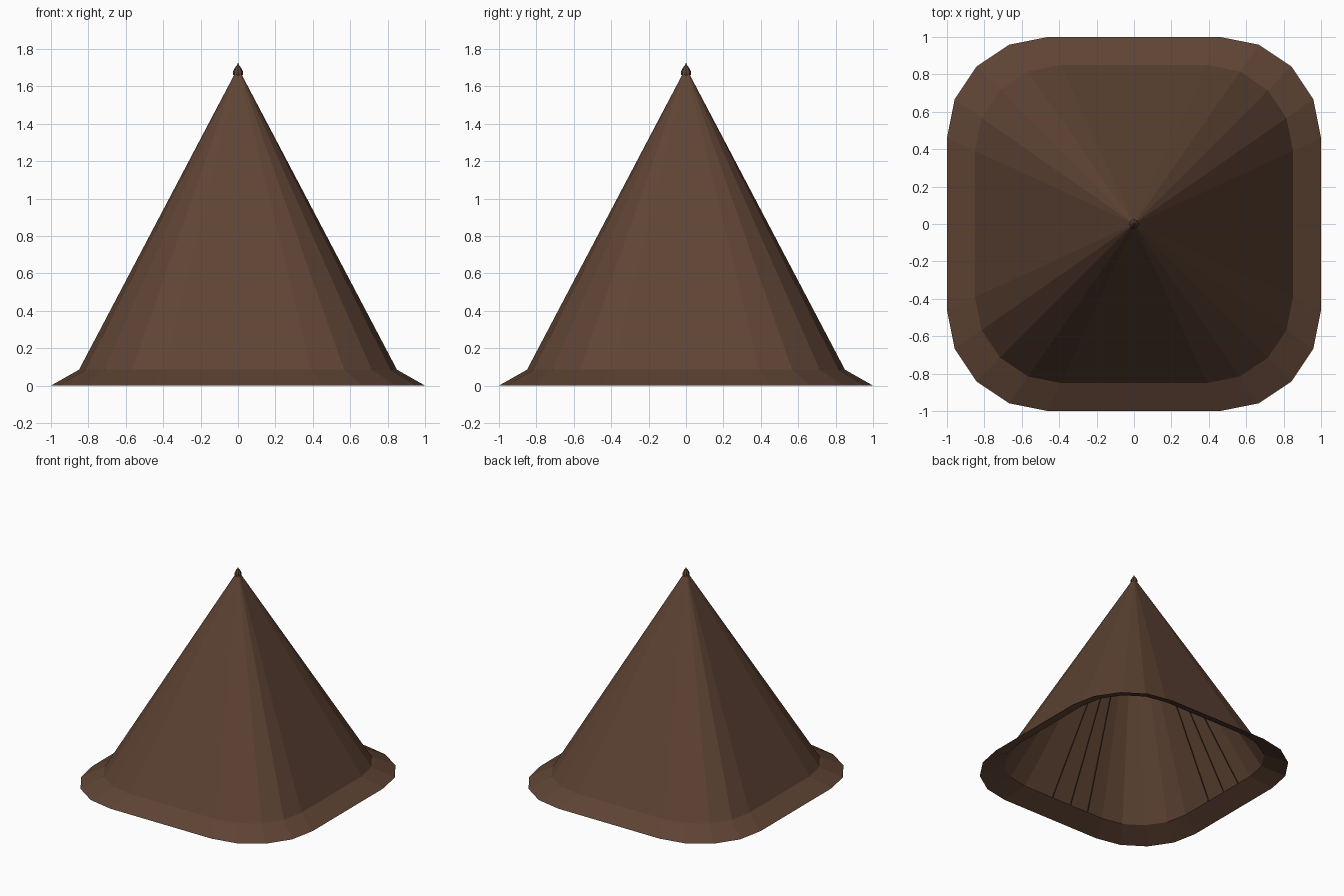
import bpy, math
from mathutils import Vector, Matrix

cube = bpy.data.objects.get("Cube")
if cube:
    bpy.data.objects.remove(cube, do_unlink=True)


def make_material(name, color):
    mat = bpy.data.materials.new(name)
    mat.use_nodes = True
    mat.diffuse_color = color
    mat.node_tree.nodes["Principled BSDF"].inputs["Base Color"].default_value = color
    return mat


def add_mesh(name, verts, faces, mat):
    mesh = bpy.data.meshes.new(name)
    mesh.from_pydata(verts, [], faces)
    mesh.materials.append(mat)
    obj = bpy.data.objects.new(name, mesh)
    bpy.context.collection.objects.link(obj)
    return obj


def rounded_square(corner=0.54, steps=4):
    """Outline of a unit half-width square with faceted round corners."""
    pts = []
    for quarter in range(4):
        turn = Matrix.Rotation(quarter * math.pi / 2, 2)
        for i in range(steps + 1):
            a = math.pi / 2 * i / steps
            p = Vector((1 - corner + corner * math.cos(a),
                        1 - corner + corner * math.sin(a)))
            pts.append(turn @ p)
    return pts


def loft(name, outline, profile, mat):
    """Sweep (scale, height) rings; a zero scale is a single tip point."""
    verts, faces, rings = [], [], []
    n = len(outline)
    for scale, z in profile:
        start = len(verts)
        if scale == 0:
            verts.append((0, 0, z))
            rings.append([start] * n)
        else:
            verts += [(p.x * scale, p.y * scale, z) for p in outline]
            rings.append(list(range(start, start + n)))
    for low, high in zip(rings, rings[1:]):
        for i in range(n):
            j = (i + 1) % n
            face = [low[i], low[j], high[j], high[i]]
            faces.append(list(dict.fromkeys(face)))
    return add_mesh(name, verts, faces, mat)


brown = make_material("roof brown", (0.112, 0.056, 0.034, 1))
dark = make_material("dark brown", (0.03, 0.018, 0.012, 1))

# Hollow roof shell with flared eaves: outside up to the tip
outline = rounded_square()
loft("roof_outside", outline, [(1, 0), (0.85, 0.085), (0, 1.70)], brown)

# Lining of the roof, seen from underneath
lining = loft("roof_lining", outline, [(1, 0), (0.843, 0.08), (0, 1.685)], brown)
lining.data.flip_normals()

# Small pointed finial on the tip
circle = [Vector((math.cos(a * math.pi / 4), math.sin(a * math.pi / 4))) for a in range(8)]
loft("finial", circle,
     [(0, 1.655), (0.026, 1.66), (0.026, 1.68), (0.016, 1.70), (0.006, 1.712), (0, 1.728)],
     brown)

# Thin ribs running up the flat inner sides
verts, faces = [], []
for quarter in range(4):
    turn = Matrix.Rotation(quarter * math.pi / 2, 3, "Z")
    for x in (-0.24, -0.07, 0.11):
        start = len(verts)
        foot = Vector((x, -0.841, 0.085))
        head = foot.lerp(Vector((0, 0, 1.68)), 0.9)
        for point, half in ((foot, 0.004), (head, 0.002)):
            for dx, dy in ((-half, 0), (half, 0), (half, 0.006), (-half, 0.006)):
                verts.append(turn @ (point + Vector((dx, dy, 0))))
        sides = [(i, (i + 1) % 4, (i + 1) % 4 + 4, i + 4) for i in range(4)]
        for f in sides + [(3, 2, 1, 0), (4, 5, 6, 7)]:
            faces.append([start + i for i in f])
add_mesh("inner_ribs", verts, faces, dark)
